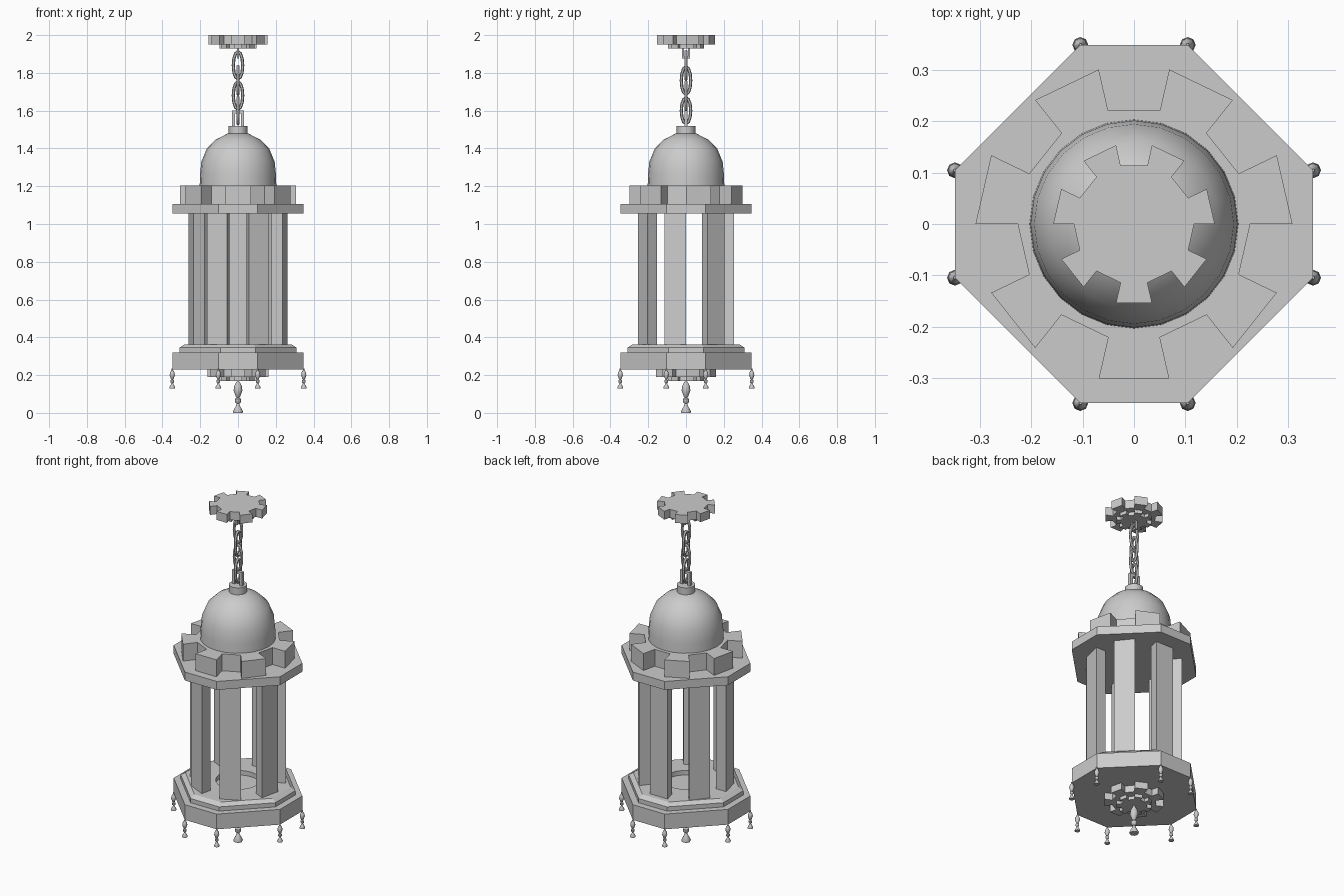
import bpy, bmesh
from math import sin, cos, pi, radians
from mathutils import Matrix, Vector

if "Cube" in bpy.data.objects:
    bpy.data.objects.remove(bpy.data.objects["Cube"])


def add(name, bm, smooth=None):
    bmesh.ops.recalc_face_normals(bm, faces=bm.faces[:])
    me = bpy.data.meshes.new(name)
    bm.to_mesh(me)
    bm.free()
    ob = bpy.data.objects.new(name, me)
    bpy.context.collection.objects.link(ob)
    if smooth:
        bpy.ops.object.select_all(action='DESELECT')
        bpy.context.view_layer.objects.active = ob
        ob.select_set(True)
        bpy.ops.object.shade_smooth_by_angle(angle=radians(smooth))
    return ob


def prism(bm, pts, z0, z1):
    """Extrude a flat outline between two heights."""
    lo = [bm.verts.new((x, y, z0)) for x, y in pts]
    hi = [bm.verts.new((x, y, z1)) for x, y in pts]
    n = len(pts)
    bm.faces.new(lo[::-1])
    bm.faces.new(hi)
    for i in range(n):
        j = (i + 1) % n
        bm.faces.new((lo[i], lo[j], hi[j], hi[i]))


def polar(r, a):
    return r * cos(a), r * sin(a)


def gear(name, r_out, r_in, z0, z1, start=-pi / 2, teeth=7):
    h = pi / (2 * teeth)
    pts = []
    for k in range(teeth):
        a = start + 4 * h * k
        pts += [polar(r_in, a - h), polar(r_out, a - h), polar(r_out, a + h), polar(r_in, a + h)]
    bm = bmesh.new()
    prism(bm, pts, z0, z1)
    return add(name, bm)


def octagon(s):
    """Square with cut corners, half width s."""
    c = 0.3 * s
    return [(s, -c), (s, c), (c, s), (-c, s), (-s, c), (-s, -c), (-c, -s), (c, -s)]


def lathe(name, profile, segs, centre=(0, 0), smooth=40):
    """Spin (radius, z) points about a vertical axis, with capped ends."""
    bm = bmesh.new()
    rings = [[bm.verts.new((centre[0] + r * cos(2 * pi * i / segs),
                            centre[1] + r * sin(2 * pi * i / segs), z))
              for i in range(segs)] for r, z in profile]
    for a, b in zip(rings, rings[1:]):
        for i in range(segs):
            j = (i + 1) % segs
            bm.faces.new((a[i], a[j], b[j], b[i]))
    bm.faces.new(rings[0][::-1])
    bm.faces.new(rings[-1])
    return add(name, bm, smooth)


def box(bm, centre, size):
    bmesh.ops.create_cube(bm, size=1, matrix=Matrix.Translation(centre) @ Matrix.Diagonal((*size, 1)))


# Octagonal base and upper plates
for name, z0, z1 in (("base_plate", 0.23, 0.32), ("upper_plate", 1.055, 1.105)):
    bm = bmesh.new()
    prism(bm, octagon(0.348), z0, z1)
    add(name, bm)

# Bevelled step on the base, with a round recess cut into it
bm = bmesh.new()
rings = [[bm.verts.new((x, y, z)) for x, y in octagon(s)]
         for s, z in ((0.31, 0.32), (0.31, 0.345), (0.285, 0.362))]
bm.faces.new(rings[0][::-1])
bm.faces.new(rings[2])
for a, b in zip(rings, rings[1:]):
    for i in range(8):
        j = (i + 1) % 8
        bm.faces.new((a[i], a[j], b[j], b[i]))
step = add("base_step", bm)
cutter = lathe("recess_cutter", [(0.12, 0.335), (0.12, 0.40)], 24)
cutter.hide_render = True
cutter.hide_viewport = True
cut = step.modifiers.new("recess", 'BOOLEAN')
cut.operation = 'DIFFERENCE'
cut.object = cutter

# Seven wedge-shaped posts, one of them at the back
half = pi / 14
for k in range(7):
    a = pi / 2 + 2 * pi * k / 7
    bm = bmesh.new()
    prism(bm, [polar(0.198, a - half), polar(0.262, a - half),
               polar(0.262, a + half), polar(0.198, a + half)], 0.355, 1.06)
    add(f"post_{k + 1}", bm)

# Toothed crown, ceiling rose and underside bosses
gear("crown", 0.308, 0.226, 1.105, 1.205)
gear("ceiling_rose", 0.157, 0.117, 1.95, 2.0)
gear("ceiling_rose_boss", 0.097, 0.072, 1.93, 1.95)
gear("base_boss", 0.162, 0.12, 0.19, 0.23)
gear("base_boss_small", 0.097, 0.072, 0.17, 0.19)

# Dome and its neck
lathe("dome", [(0.203, 1.2), (0.201, 1.26), (0.194, 1.33), (0.165, 1.40),
               (0.117, 1.447), (0.055, 1.479)], 24, smooth=45)
lathe("dome_neck", [(0.049, 1.475), (0.049, 1.52)], 16)

# Brackets holding the two ends of the chain
bm = bmesh.new()
for s in (-1, 1):
    box(bm, (s * 0.024, 0, 1.558), (0.018, 0.018, 0.084))
box(bm, (0, 0, 1.592), (0.03, 0.018, 0.016))
add("lower_bracket", bm)
bm = bmesh.new()
for s in (-1, 1):
    box(bm, (0, s * 0.015, 1.905), (0.012, 0.01, 0.055))
box(bm, (0, 0, 1.882), (0.012, 0.03, 0.01))
add("upper_bracket", bm)


def link(name, z, half_h, sideways):
    """Chain link: a hexagonal tube along a pointed oval."""
    bm = bmesh.new()
    n, m, t = 12, 6, 0.0085
    loops = []
    for i in range(n):
        a = 2 * pi * i / n
        c = Vector((0.025 * cos(a), 0, (half_h - t) * sin(a)))
        out = Vector((cos(a) / 0.025, 0, sin(a) / half_h)).normalized()
        ring = []
        for j in range(m):
            b = 2 * pi * j / m
            p = c + out * t * cos(b) + Vector((0, t * sin(b), 0))
            x, y = (p.y, p.x) if sideways else (p.x, p.y)
            ring.append(bm.verts.new((x, y, z + p.z)))
        loops.append(ring)
    for i in range(n):
        a, b = loops[i], loops[(i + 1) % n]
        for j in range(m):
            k = (j + 1) % m
            bm.faces.new((a[j], a[k], b[k], b[j]))
    add(name, bm, 50)


# Chain of links turned alternately
for k, z in enumerate((1.84, 1.76, 1.68, 1.60)):
    link(f"chain_link_{k + 1}", z, 0.082 if k < 3 else 0.078, k % 2 == 1)

# Turned pendants: a small one at each base corner, a large one in the middle
shape = [(0.2, 1.0), (0.2, 0.94), (0.75, 0.80), (0.9, 0.66), (0.45, 0.48), (0.25, 0.45),
         (0.65, 0.41), (0.65, 0.32), (0.25, 0.27), (0.5, 0.18), (1.0, 0.05), (0.95, 0.0)]


def pendant(name, centre, z0, height, r):
    lathe(name, [(p * r, z0 + q * height) for p, q in shape], 8, centre, 50)


for k, corner in enumerate(octagon(0.348)):
    pendant(f"corner_pendant_{k + 1}", corner, 0.13, 0.105, 0.0155)
pendant("centre_pendant", (0, 0), 0.0, 0.18, 0.026)
